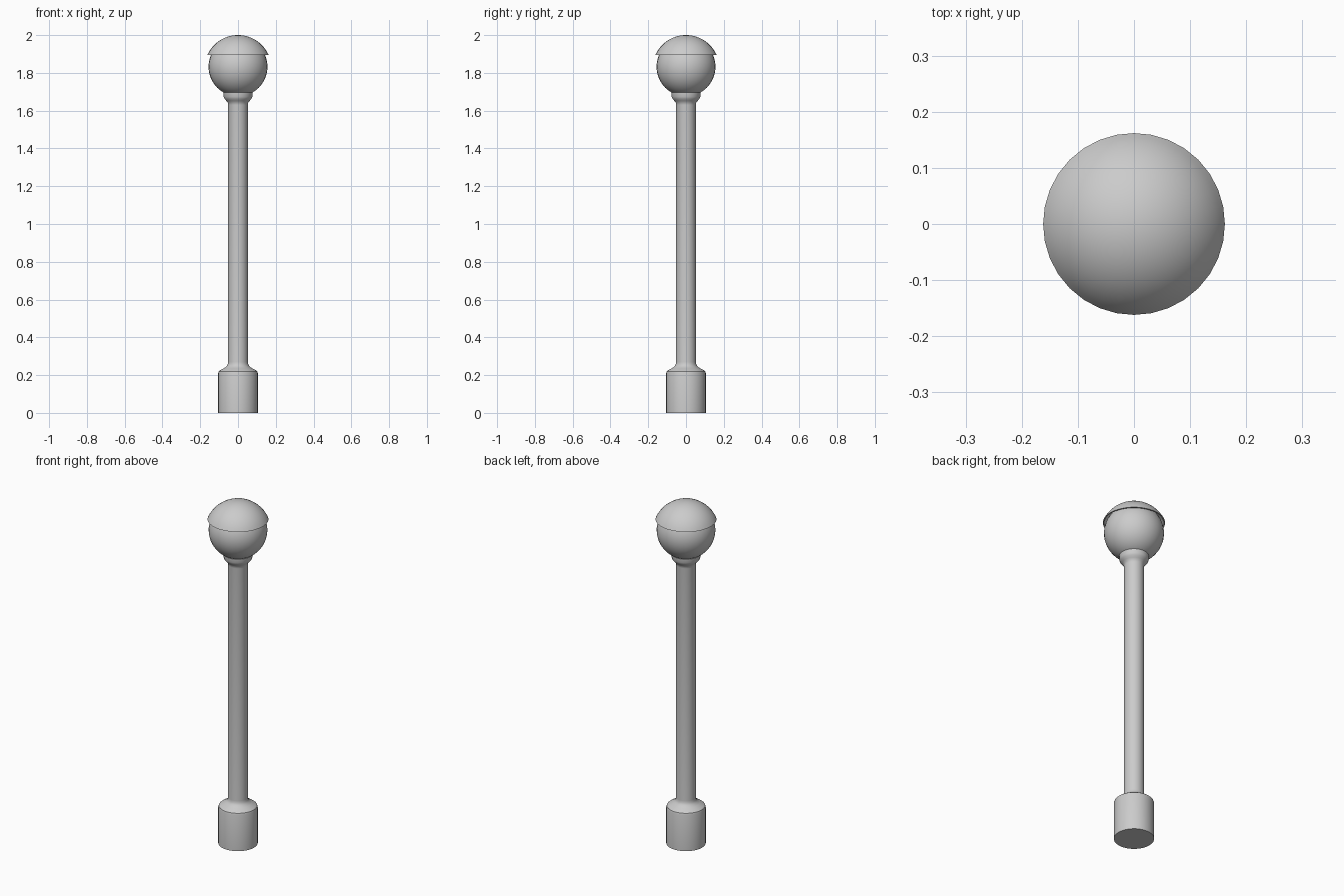
import bpy, bmesh, math

if "Cube" in bpy.data.objects:
    bpy.data.objects.remove(bpy.data.objects["Cube"])

SEGMENTS = 32


def lathe(name, profile, closed=False, angle=35):
    """Revolve (radius, z) points about the z axis into a smooth object."""
    bm = bmesh.new()
    rings = []
    for r, z in profile:
        if r == 0:
            rings.append([bm.verts.new((0, 0, z))] * SEGMENTS)
        else:
            rings.append([bm.verts.new((r * math.cos(a), r * math.sin(a), z))
                          for a in (2 * math.pi * i / SEGMENTS for i in range(SEGMENTS))])
    if closed:
        rings.append(rings[0])
    for low, high in zip(rings, rings[1:]):
        for i in range(SEGMENTS):
            j = (i + 1) % SEGMENTS
            corners = list(dict.fromkeys((low[i], low[j], high[j], high[i])))
            if len(corners) > 2:  # nothing to fill between two poles
                bm.faces.new(corners)
    bmesh.ops.recalc_face_normals(bm, faces=bm.faces)
    mesh = bpy.data.meshes.new(name)
    bm.to_mesh(mesh)
    bm.free()
    obj = bpy.data.objects.new(name, mesh)
    bpy.context.collection.objects.link(obj)
    bpy.ops.object.select_all(action='DESELECT')
    obj.select_set(True)
    bpy.context.view_layer.objects.active = obj
    bpy.ops.object.shade_smooth_by_angle(angle=math.radians(angle))
    return obj


def arc(radius, centre_z, start, end, steps):
    """Profile points on a circle, angles in degrees above the horizon."""
    points = []
    for i in range(steps + 1):
        a = math.radians(start + (end - start) * i / steps)
        r = radius * math.cos(a)
        points.append((r if r > 1e-6 else 0, centre_z + radius * math.sin(a)))
    return points


# Post: wide foot with rounded shoulder, slim shaft, flared collar
lathe("post", [
    (0, 0), (0.105, 0), (0.105, 0.21), (0.102, 0.22), (0.093, 0.227),
    (0.073, 0.237), (0.06, 0.247), (0.054, 0.258), (0.053, 0.27),
    (0.052, 1.63), (0.054, 1.642), (0.062, 1.652), (0.071, 1.662),
    (0.076, 1.673), (0.077, 1.695), (0, 1.695)])

# Round lamp globe
lathe("globe", arc(0.156, 1.832, -90, 90, 24))

# Domed cap overhanging the globe, with a thin hollow rim
cap_radius, cap_z = 0.1775, 1.8225
rim = math.degrees(math.asin((1.895 - cap_z) / cap_radius))
outer = arc(cap_radius, cap_z, rim, 90, 12)
inner = arc(cap_radius - 0.006, cap_z, 90, rim + 0.8, 12)
lathe("cap", outer + inner, closed=True)
